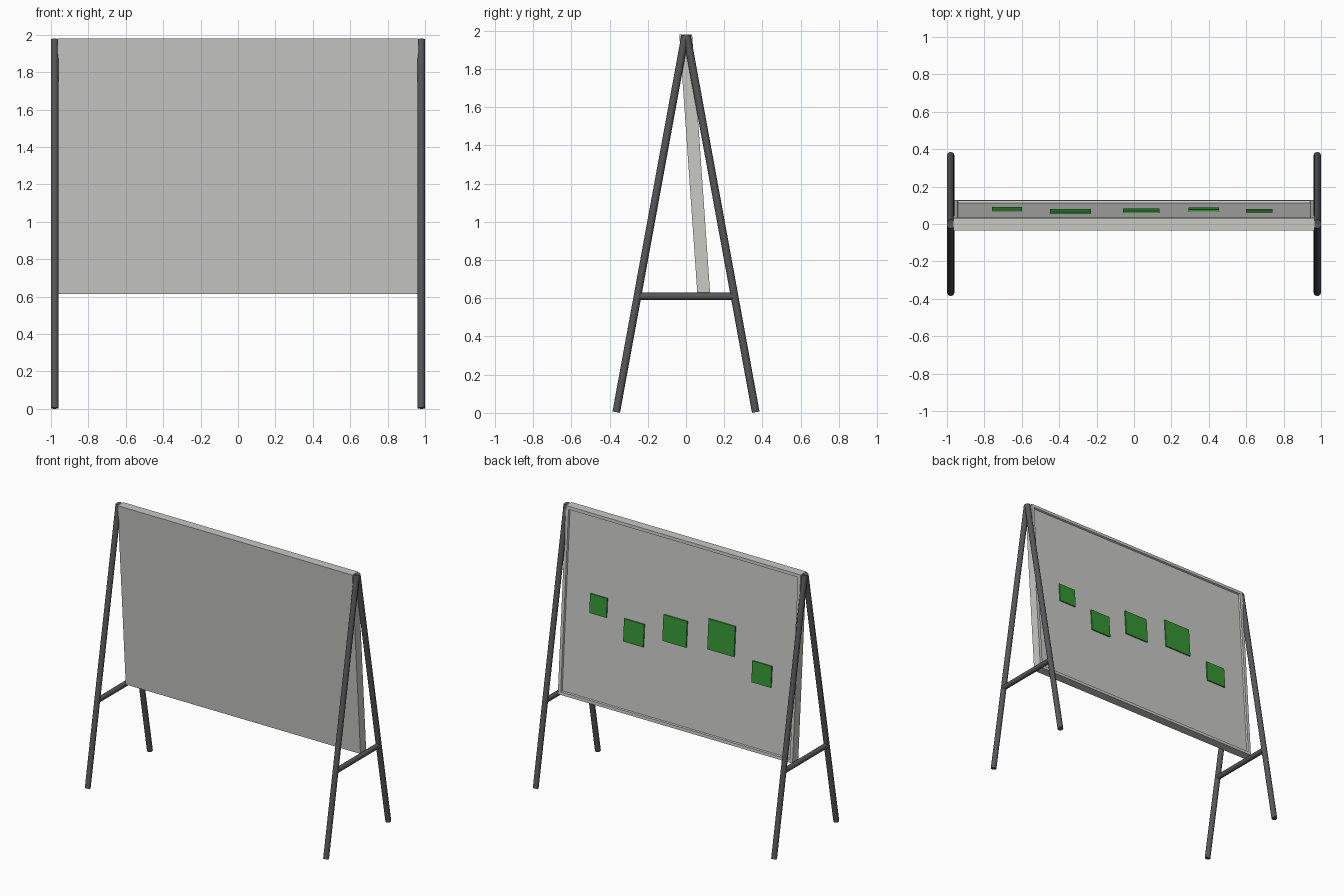
import bpy, bmesh, math
from mathutils import Vector

if "Cube" in bpy.data.objects:
    bpy.data.objects.remove(bpy.data.objects["Cube"])


def material(name, rgb):
    m = bpy.data.materials.new(name)
    m.diffuse_color = (*rgb, 1)
    m.use_nodes = True
    m.node_tree.nodes["Principled BSDF"].inputs["Base Color"].default_value = m.diffuse_color
    return m


BOARD = material("board_grey", (0.58, 0.58, 0.56))
METAL = material("dark_metal", (0.095, 0.095, 0.1))
GREEN = material("note_green", (0.035, 0.3, 0.035))

Z0, Z1 = 0.615, 1.98          # board bottom and top
SLOPE = 0.095 / (Z1 - Z0)     # backward lean per unit of height


def back_y(z):
    return 0.032 + (Z1 - z) * SLOPE


def leaning_box(name, x, z, w, h, y_front, y_back, mat):
    """Box following the board's lean; y offsets are from the board's back face."""
    bm = bmesh.new()
    bmesh.ops.create_cube(bm, size=1)
    for v in bm.verts:
        off = y_back if v.co.y > 0 else y_front
        v.co.x = x + v.co.x * w
        v.co.z = z + v.co.z * h
        v.co.y = back_y(v.co.z) + off
    return finish(name, bm, mat)


def finish(name, bm, mat):
    bm.normal_update()
    me = bpy.data.meshes.new(name)
    bm.to_mesh(me)
    bm.free()
    ob = bpy.data.objects.new(name, me)
    me.materials.append(mat)
    bpy.context.collection.objects.link(ob)
    return ob


def tube(name, a, b, r=0.02):
    a, b = Vector(a), Vector(b)
    d = b - a
    bpy.ops.mesh.primitive_cylinder_add(vertices=16, radius=r, depth=d.length,
                                        location=(a + b) / 2)
    ob = bpy.context.object
    ob.name = name
    ob.rotation_euler = d.to_track_quat('Z', 'Y').to_euler()
    ob.data.materials.append(METAL)
    bpy.ops.object.shade_smooth_by_angle(angle=math.radians(40))


# Board with a recessed writing surface on the back
board = leaning_box("board", 0, (Z0 + Z1) / 2, 1.93, Z1 - Z0, -0.067, 0, BOARD)
bm = bmesh.new()
bm.from_mesh(board.data)
bm.normal_update()
back = max(bm.faces, key=lambda f: f.normal.y)
bmesh.ops.inset_region(bm, faces=[back], thickness=0.032)
bmesh.ops.inset_region(bm, faces=[back], thickness=0.006, depth=-0.012)
bm.to_mesh(board.data)
bm.free()

# Sticky notes on the writing surface: x, z, width, height
for i, (x, z, w, h) in enumerate([(-0.68, 1.185, 0.16, 0.155), (-0.34, 1.36, 0.22, 0.22),
                                  (0.04, 1.31, 0.195, 0.19), (0.373, 1.21, 0.165, 0.165),
                                  (0.67, 1.33, 0.14, 0.14)]):
    leaning_box(f"note_{i + 1}", x, z, w, h, -0.013, -0.003, GREEN)

# A-frame stands at both ends
for sx, side in ((-1, "left"), (1, "right")):
    x = sx * 0.98
    for sy, end in ((-1, "front"), (1, "back")):
        tube(f"{side}_{end}_leg", (x, sy * 0.365, 0.004), (x, sy * 0.004, 1.976))
    tube(f"{side}_crossbar", (x, -0.25, 0.61), (x, 0.25, 0.61), 0.019)
